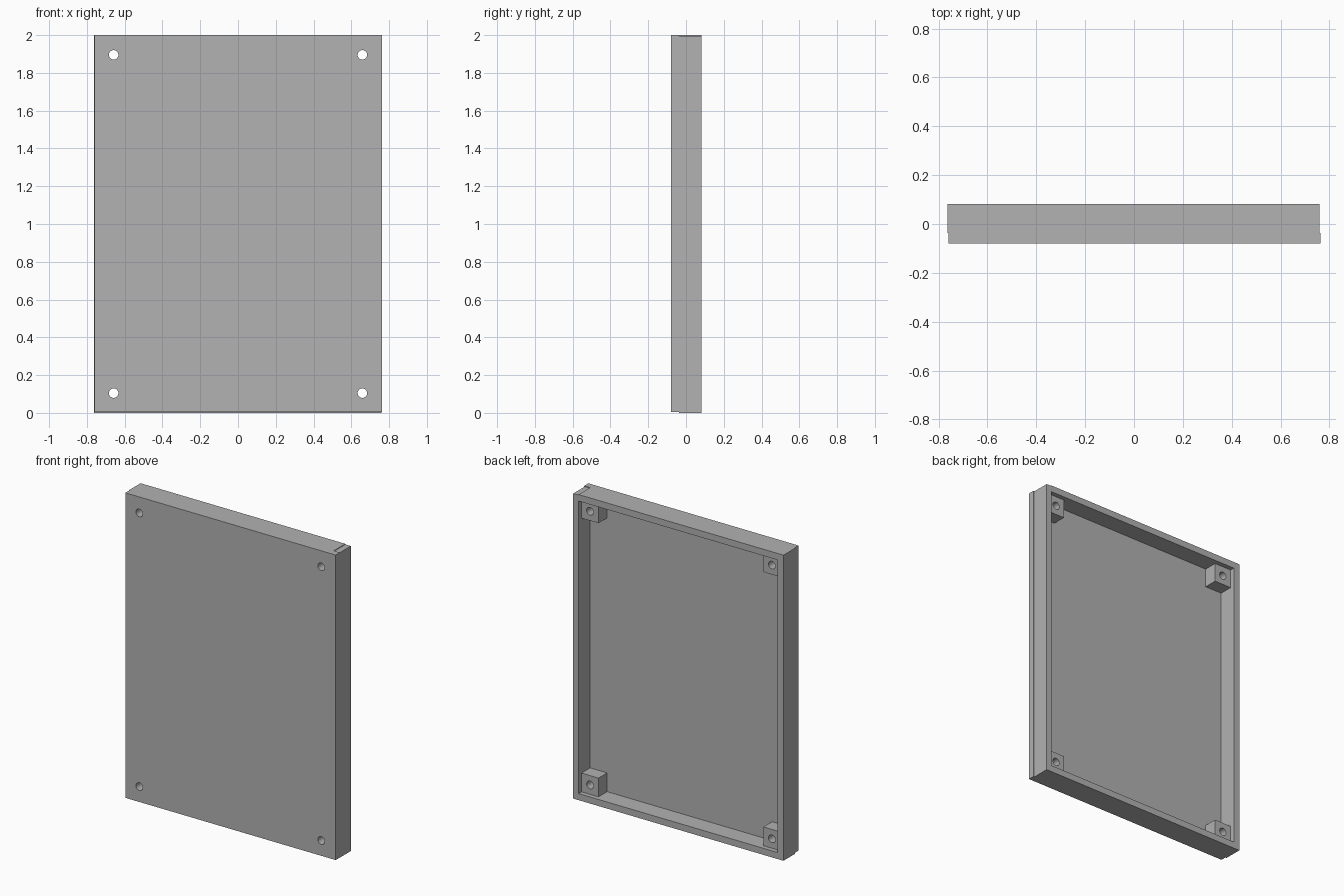
import bpy
import math

cube = bpy.data.objects.get("Cube")
if cube:
    bpy.data.objects.remove(cube, do_unlink=True)

# One plain grey for the whole tray
GREY = (0.445, 0.445, 0.445, 1.0)
grey = bpy.data.materials.new("plain_grey")
grey.use_nodes = True
grey.diffuse_color = GREY
grey.node_tree.nodes["Principled BSDF"].inputs["Base Color"].default_value = GREY

HALF_W, HEIGHT = 0.763, 2.0
FRONT, FLOOR, BACK = -0.08, -0.037, 0.082
WALL, STEP = 0.043, 0.004
POST, POST_BACK = 0.123, 0.052
HOLE_R = 0.025


def box(name, x, y, z):
    """Box between (min, max) pairs on each axis."""
    bpy.ops.mesh.primitive_cube_add(size=1)
    ob = bpy.context.object
    ob.name = name
    ob.location = [(a + b) / 2 for a, b in (x, y, z)]
    ob.scale = [b - a for a, b in (x, y, z)]
    bpy.ops.object.transform_apply(location=True, rotation=False, scale=True)
    ob.data.materials.append(grey)
    return ob


def drill(ob, x, z):
    """Cut a round hole through the part from front to back."""
    bpy.ops.mesh.primitive_cylinder_add(
        vertices=32, radius=HOLE_R, depth=1,
        location=(x, 0, z), rotation=(math.pi / 2, 0, 0))
    cutter = bpy.context.object
    cutter.hide_render = True
    cutter.data.materials.append(grey)
    mod = ob.modifiers.new("hole", 'BOOLEAN')
    mod.operation = 'DIFFERENCE'
    mod.solver = 'EXACT'
    mod.object = cutter
    bpy.ops.object.select_all(action='DESELECT')
    ob.select_set(True)
    bpy.context.view_layer.objects.active = ob
    bpy.ops.object.modifier_apply(modifier=mod.name)
    bpy.data.objects.remove(cutter, do_unlink=True)
    bpy.ops.object.shade_smooth_by_angle(angle=math.radians(30))


# Front plate, a hair short of the walls at the bottom and one side
plate = box("front_plate", (-HALF_W + STEP, HALF_W), (FRONT, FLOOR), (STEP, HEIGHT))

# Surrounding walls
depth = (FLOOR, BACK)
inner = HALF_W - WALL
box("top_wall", (-HALF_W, inner), depth, (HEIGHT - WALL, HEIGHT))
box("bottom_wall", (-inner, inner), depth, (0, WALL))
box("right_wall", (-HALF_W, -inner), depth, (0, HEIGHT - WALL))
box("left_wall", (inner, HALF_W - STEP), depth, (0, HEIGHT - STEP))

# Drilled corner posts
for side, sx in (("left", 1), ("right", -1)):
    for level, z0 in (("lower", WALL), ("upper", HEIGHT - WALL - POST)):
        xs = sorted((sx * inner, sx * (inner - POST)))
        post = box(f"{level}_{side}_post", xs, (FLOOR, POST_BACK), (z0, z0 + POST))
        cx, cz = sum(xs) / 2, z0 + POST / 2
        drill(post, cx, cz)
        drill(plate, cx, cz)
